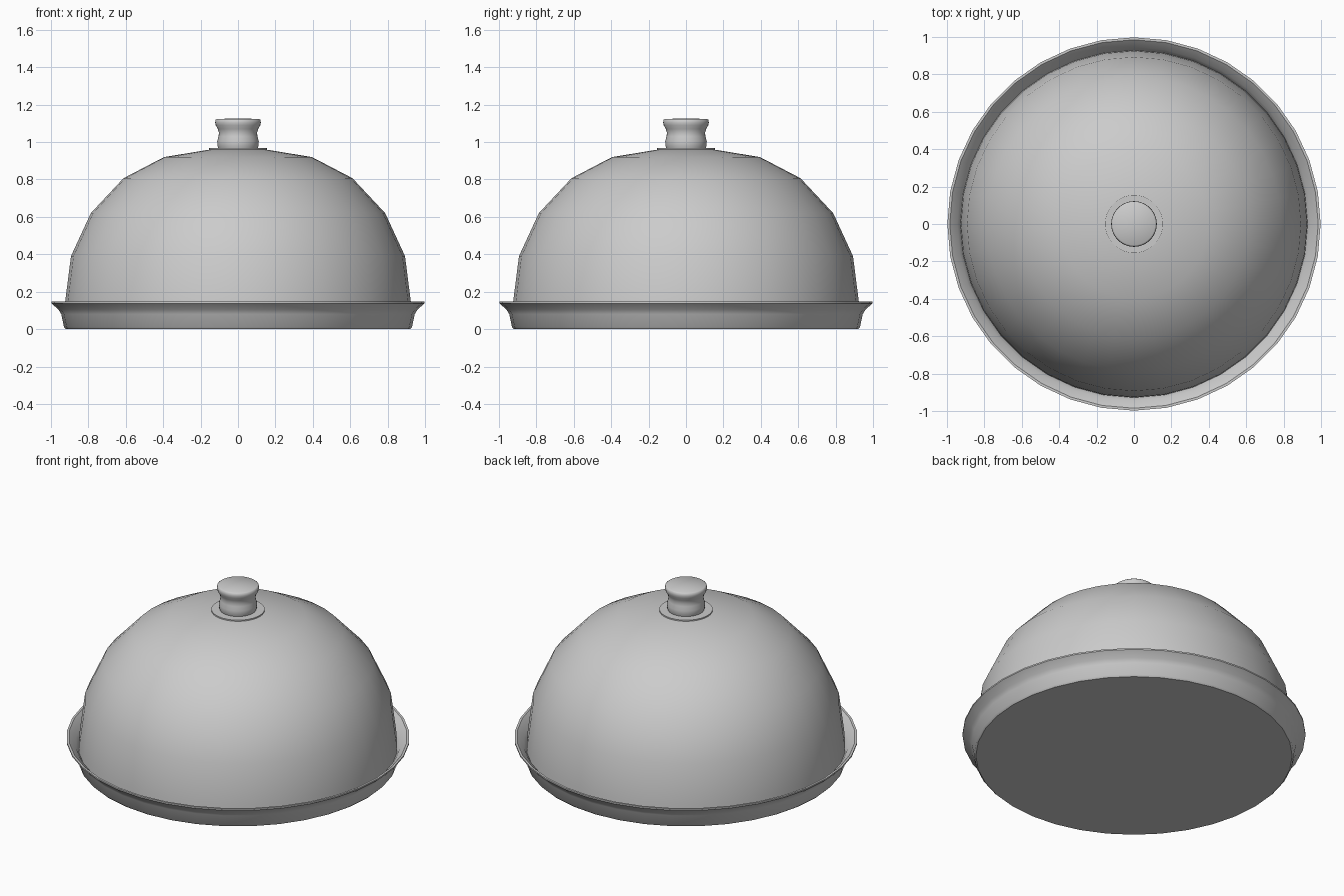
import bpy, bmesh, math

cube = bpy.data.objects.get("Cube")
if cube:
    bpy.data.objects.remove(cube, do_unlink=True)

metal = bpy.data.materials.new("grey_metal")
metal.use_nodes = True
GREY = (0.6, 0.6, 0.6, 1)
metal.diffuse_color = GREY
metal.node_tree.nodes["Principled BSDF"].inputs["Base Color"].default_value = GREY


def lathe(name, profile, steps=36, angle=40):
    """Spin an (r, z) profile, listed from bottom to top outside, around z."""
    bm = bmesh.new()
    verts = [bm.verts.new((r, 0, z)) for r, z in profile]
    edges = [bm.edges.new(pair) for pair in zip(verts, verts[1:])]
    bmesh.ops.spin(bm, geom=verts + edges, cent=(0, 0, 0), axis=(0, 0, 1),
                   angle=math.tau, steps=steps, use_duplicate=False)
    bmesh.ops.remove_doubles(bm, verts=bm.verts[:], dist=0.0005)
    bmesh.ops.recalc_face_normals(bm, faces=bm.faces[:])
    mesh = bpy.data.meshes.new(name)
    bm.to_mesh(mesh)
    bm.free()
    mesh.materials.append(metal)
    obj = bpy.data.objects.new(name, mesh)
    bpy.context.collection.objects.link(obj)
    bpy.ops.object.select_all(action="DESELECT")
    obj.select_set(True)
    bpy.context.view_layer.objects.active = obj
    bpy.ops.object.shade_smooth_by_angle(angle=math.radians(angle))
    return obj


# Tray with flared wall and thin lip
lathe("tray", [(0, 0), (0.92, 0), (0.93, 0.01), (0.945, 0.08), (0.96, 0.105),
               (0.998, 0.138), (0.998, 0.147), (0.985, 0.147), (0.945, 0.11),
               (0.925, 0.075), (0.91, 0.02), (0, 0.02)])

# Domed cover, closed at the bottom inside the tray
lathe("dome_cover", [(0, 0.05), (0.93, 0.05), (0.925, 0.14), (0.893, 0.39),
                     (0.787, 0.62), (0.612, 0.807), (0.395, 0.92),
                     (0.15, 0.96), (0, 0.967)])

# Collar under the knob
lathe("knob_collar", [(0, 0.94), (0.155, 0.94), (0.155, 0.967), (0, 0.967)])

# Turned knob
lathe("knob", [(0, 0.96), (0.103, 0.96), (0.11, 0.98), (0.111, 1.005),
               (0.104, 1.03), (0.102, 1.05), (0.108, 1.07), (0.119, 1.09),
               (0.122, 1.105), (0.12, 1.119), (0.113, 1.124), (0, 1.126)], angle=50)
